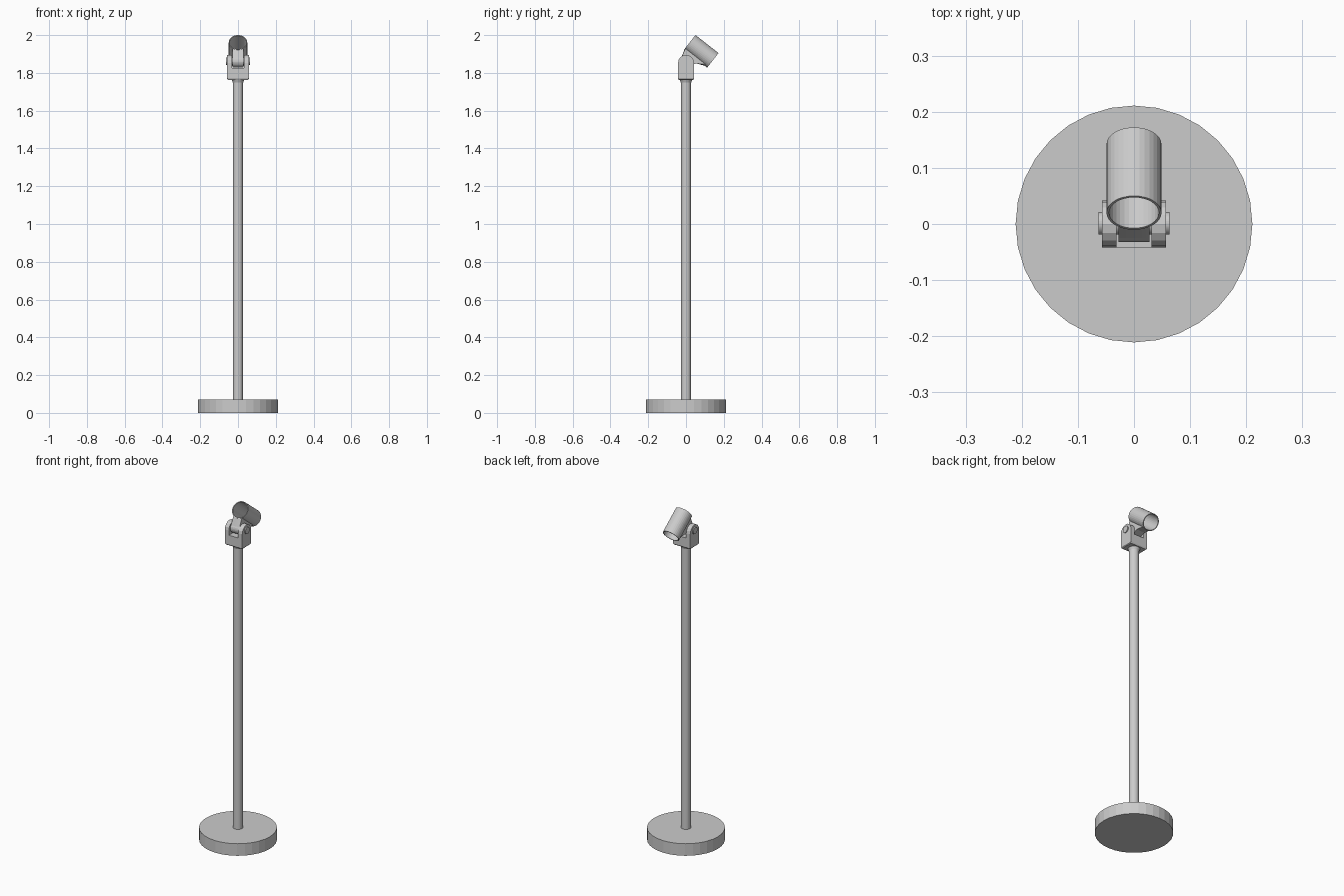
import bpy, bmesh
from math import sin, cos, pi, radians, sqrt

if "Cube" in bpy.data.objects:
    bpy.data.objects.remove(bpy.data.objects["Cube"])


def skin(name, rings, cap=True, loc=(0, 0, 0), tilt=0):
    """Join matching rings of points; cap the ends or close back to the start."""
    bm = bmesh.new()
    loops = [[bm.verts.new(p) for p in r] for r in rings]
    pairs = list(zip(loops, loops[1:])) + ([] if cap else [(loops[-1], loops[0])])
    for a, b in pairs:
        n = len(a)
        for i in range(n):
            j = (i + 1) % n
            bm.faces.new((a[i], a[j], b[j], b[i]))
    if cap:
        bm.faces.new(loops[0][::-1])
        bm.faces.new(loops[-1])
    bmesh.ops.remove_doubles(bm, verts=bm.verts[:], dist=1e-6)
    bmesh.ops.recalc_face_normals(bm, faces=bm.faces[:])
    me = bpy.data.meshes.new(name)
    bm.to_mesh(me)
    bm.free()
    ob = bpy.data.objects.new(name, me)
    ob.location = loc
    ob.rotation_euler = (tilt, 0, 0)
    bpy.context.collection.objects.link(ob)
    return ob


def circle(r, h, axis, n=32):
    pts = [(r * cos(2 * pi * i / n), r * sin(2 * pi * i / n)) for i in range(n)]
    place = {'x': lambda a, b: (h, a, b), 'y': lambda a, b: (a, h, b),
             'z': lambda a, b: (a, b, h)}[axis]
    return [place(a, b) for a, b in pts]


# Base, pole and flared collar
skin("base", [circle(0.211, z, 'z') for z in (0, 0.072)])
skin("pole", [circle(0.027, z, 'z') for z in (0.07, 1.752)])
skin("collar", [circle(0.027, 1.748, 'z'), circle(0.034, 1.766, 'z')])

# Forked yoke: rounded profile across x, lowered in the middle to leave the slot
W, FLOOR = 0.042, 1.825


def yoke_ring(x, top=9.0, inset=0.0):
    pts = [(-W + 0.004, 1.763 + inset), (W - 0.004, 1.763 + inset), (W, 1.77)]
    pts += [(W * cos(pi * i / 8), 1.853 + W * sin(pi * i / 8)) for i in range(9)]
    pts.append((-W, 1.77))
    return [(x, y, min(z, top)) for y, z in pts]


skin("yoke", [yoke_ring(-0.057, inset=0.004), yoke_ring(-0.053), yoke_ring(-0.031),
              yoke_ring(-0.031, FLOOR), yoke_ring(0.031, FLOOR),
              yoke_ring(0.031), yoke_ring(0.053), yoke_ring(0.057, inset=0.004)])

# Pivot pin through both prongs
skin("pivot_pin", [circle(0.02, x, 'x') for x in (-0.063, 0.063)], loc=(0, 0.001, 1.862))

# Tilted open tube
CENTRE, TILT = (0, 0.081, 1.914), radians(-38)
H = 0.0775
skin("holder_tube", [circle(0.049, -H, 'y'), circle(0.049, H, 'y'),
                     circle(0.0445, H, 'y'), circle(0.0445, -H, 'y')],
     cap=False, loc=CENTRE, tilt=TILT)


# Tongue: round end on the pin, spreading to follow the underside of the tube
def tongue_ring(x):
    u = -sqrt(0.047 ** 2 - x * x)
    arc = [(-0.031 + 0.032 * cos(a), -0.092 + 0.032 * sin(a))
           for a in (-pi * i / 12 for i in range(13))]
    pts = [(-0.076, u), (0.065, u), (0.02, -0.066)] + arc
    return [(x, s, v) for s, v in pts]


skin("tongue", [tongue_ring(-0.028 + 0.007 * i) for i in range(9)], loc=CENTRE, tilt=TILT)
